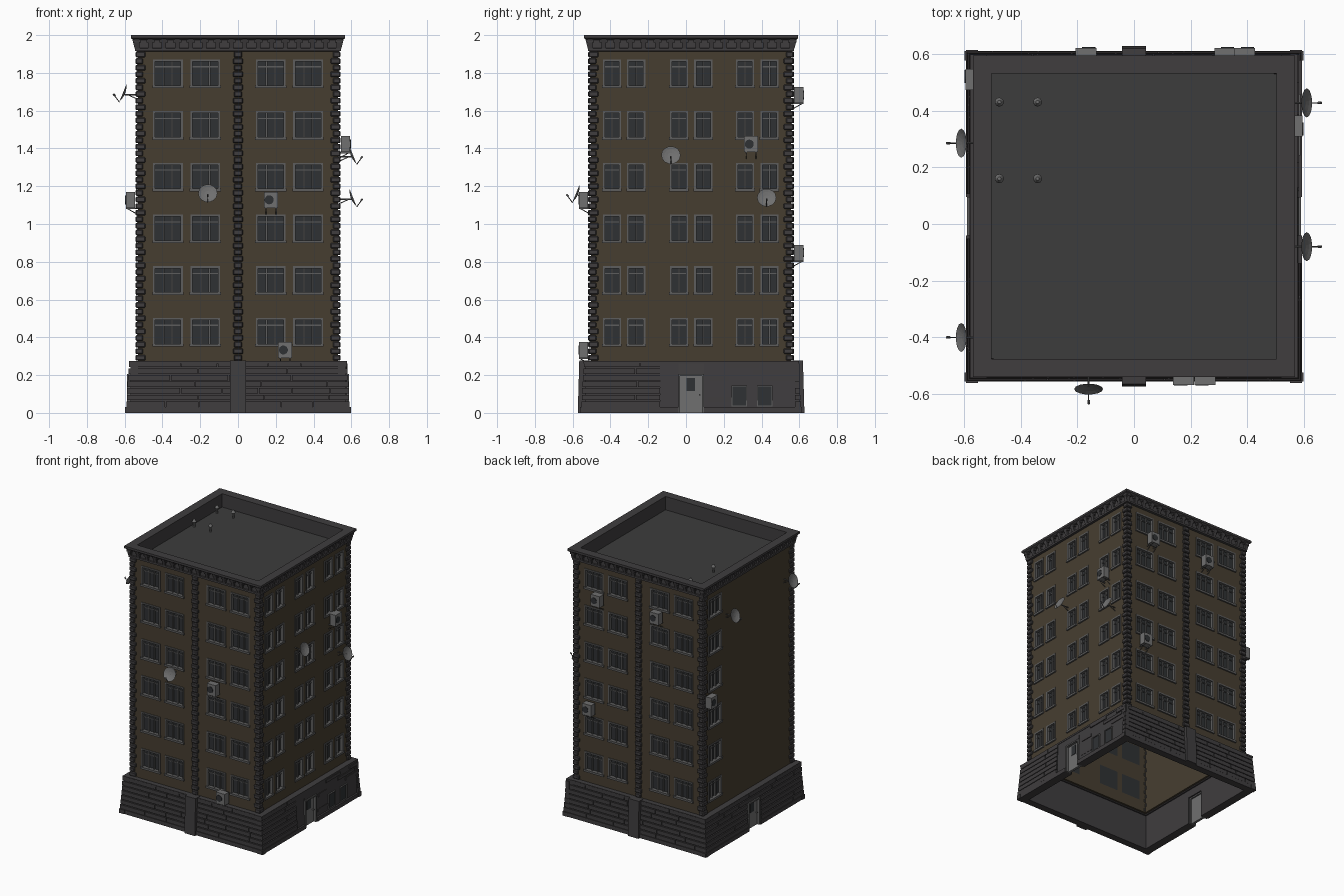
import bpy, bmesh, math, random
from mathutils import Matrix, Vector

if "Cube" in bpy.data.objects:
    bpy.data.objects.remove(bpy.data.objects["Cube"])

random.seed(4)
CY = 0.027                      # building centre in y
W, IN = 0.53, 0.505             # wall outer / inner half size
FLOORS = [0.355 + 0.2737 * i for i in range(6)]
WH = 0.148
PARTS = {}


def mat(name, r, g, b):
    m = bpy.data.materials.new(name)
    m.diffuse_color = (r, g, b, 1)
    m.use_nodes = True
    m.node_tree.nodes["Principled BSDF"].inputs["Base Color"].default_value = m.diffuse_color
    return m


BROWN = mat("brown_wall", .062, .048, .03)
STONE = mat("dark_stone", .05, .047, .049)
ROOF = mat("roof_grey", .045, .045, .045)
FRAME = mat("frame_grey", .11, .11, .11)
GLASS = mat("dark_glass", .028, .031, .034)
METAL = mat("light_metal", .16, .16, .16)


def part(name, material):
    if name not in PARTS:
        PARTS[name] = (bmesh.new(), material)
    return PARTS[name][0]


def side_matrix(side):
    # local x = along wall, local -y = outward
    return Matrix.Translation((0, CY, 0)) @ Matrix.Rotation(side * math.pi / 2, 4, 'Z')


def box(bm, side, u0, u1, d0, d1, z0, z1, d1_low=None):
    """Block on a facade: u along wall, d outward from the centre."""
    low = d1 if d1_low is None else d1_low
    M = side_matrix(side)
    v = [bm.verts.new(M @ Vector((u, -d, z))) for u, d, z in
         ((u0, d0, z0), (u1, d0, z0), (u1, low, z0), (u0, low, z0),
          (u0, d0, z1), (u1, d0, z1), (u1, d1, z1), (u0, d1, z1))]
    for f in ((0, 1, 2, 3), (4, 5, 6, 7), (0, 1, 5, 4), (1, 2, 6, 5), (2, 3, 7, 6), (3, 0, 4, 7)):
        bm.faces.new([v[i] for i in f])


def rod(bm, a, b, r, seg=6, r2=None):
    a, b = Vector(a), Vector(b)
    rot = (b - a).to_track_quat('Z', 'Y').to_matrix().to_4x4()
    bmesh.ops.create_cone(bm, cap_ends=True, segments=seg, radius1=r, radius2=r if r2 is None else r2,
                          depth=(b - a).length, matrix=Matrix.Translation((a + b) / 2) @ rot)


# windows per facade: (centre, width)
long_cols = [(c, .157) for c in (-.371, -.173, .173, .371)]
right_cols = [(c + o, .096) for c in (-.355, 0, .35) for o in (-.0645, .0645)]
COLS = [long_cols, right_cols, long_cols, [(-.388, .157)]]


def window(side, c, w, z):
    fr, gl = part("window_frames", FRAME), part("window_glass", GLASS)
    u0, u1, z1, t = c - w / 2, c + w / 2, z + WH, .011
    box(gl, side, u0, u1, IN, .513, z, z1)
    for a, b in ((u0, u0 + t), (u1 - t, u1)):
        box(fr, side, a, b, .508, .535, z, z1)
    box(fr, side, u0, u1, .508, .535, z1 - t, z1)
    box(fr, side, u0 - .004, u1 + .004, .508, .541, z - .004, z + t)
    for f in ((.36, .64) if w > .12 else (.5,)):
        m = u0 + w * f
        box(fr, side, m - .005, m + .005, .508, .524, z + t, z1 - t)
    box(fr, side, u0 + t, u1 - t, .508, .520, z1 - .042, z1 - .036)


# brown walls with window openings
for s in range(4):
    bm = part("walls", BROWN)
    levels = [.27] + [v for z in FLOORS for v in (z, z + WH)] + [1.92]
    for i in range(0, len(levels), 2):
        box(bm, s, -W, W, IN, W, levels[i], levels[i + 1])
    for z in FLOORS:
        u = -W
        for c, w in COLS[s]:
            box(bm, s, u, c - w / 2, IN, W, z, z + WH)
            u = c + w / 2
            window(s, c, w, z)
        box(bm, s, u, W, IN, W, z, z + WH)

# quoins on the corners and centre pilasters of front and back
bm = part("quoins", STONE)
for i in range(47):
    z = .277 + i * .0349
    a, b = (.04, .028) if i % 2 else (.028, .04)
    for s in range(4):
        box(bm, s, W - a, .543, W - b, .543, z, z + .030)
    for s in (0, 2):
        h = .027 if i % 2 else .022
        box(bm, s, -h, h, W - .01, .546, z, z + .030)
bmesh.ops.bevel(bm, geom=bm.edges[:], offset=.005, segments=1, affect='EDGES')

# cornice with brackets, parapet and roof
bm = part("cornice", STONE)
prof = [(.503, 1.895), (.503, 2), (.567, 2), (.567, 1.984), (.556, 1.976), (.538, 1.974), (.538, 1.932),
        (.546, 1.93), (.546, 1.916), (.52, 1.912)]
rings = [[bm.verts.new((sx * h, CY + sy * h, z)) for sx, sy in ((-1, -1), (1, -1), (1, 1), (-1, 1))]
         for h, z in prof]
for k in range(len(rings)):
    p, q = rings[k], rings[(k + 1) % len(rings)]
    for j in range(4):
        bm.faces.new((p[j], p[(j + 1) % 4], q[(j + 1) % 4], q[j]))
for s in range(4):
    for i in range(16):
        c = -.535 + i * 1.07 / 15
        box(bm, s, c - .012, c + .012, .52, .560, 1.928, 1.98, .547)
        box(bm, s, c - .022, c + .022, .52, .556, 1.96, 1.98, .552)
box(part("roof", ROOF), 0, -.51, .51, -.51, .51, 1.885, 1.9)
bm = part("roof_vents", METAL)
for x in (-.475, -.34):
    for y in (.16, .43):
        rod(bm, (x, y, 1.89), (x, y, 1.945), .007, 8)
        rod(bm, (x, y, 1.94), (x, y, 1.96), .016, 10, .006)

# base: core walls, plinth and courses of long stones
DOOR = (-.068, .068, .205)
core, stones = part("base_core", STONE), part("base_stones", STONE)
for s in range(4):
    e = .005 if s % 2 else -.005
    spans = [(-.58 + e, .58 - e)] if s % 2 == 0 else [(-.575, DOOR[0]), (DOOR[1], .575)]
    for a, b in spans:
        box(core, s, max(a, -.563), min(b, .563), W, .563 + e, 0, .27)
        box(stones, s, a - .012 * (a < -.5), b + .012 * (b > .5), .55, .588 + e, 0, .03)
    if s % 2:
        box(core, s, DOOR[0], DOOR[1], W, .563 + e, DOOR[2], .27)
    for i in range(7):
        z = .032 + i * .035
        out = .586 - i * .0022 + e
        end = out - 2 * e
        runs = [(-end, end)]
        if s % 2 and z + .02 < DOOR[2]:
            runs = [(-end, DOOR[0] - .01), (DOOR[1] + .01, end)]
        if s == 1:                       # plain plastered stretch by the door
            runs = [(-end, -.165)]
        for a, b in runs:
            while a < b - .001:
                n = a + random.uniform(.15, .4)
                n = b if n > b - .08 else n
                box(stones, s, a, n - (.004 if n < b else 0), .55, out, z, z + .029)
                a = n
    box(stones, s, -.57, .57, .52, .572 + e, .262, .275)
    if s % 2 == 0:
        box(stones, s, -.043, .043, .54, .592, 0, .277, .6)

# plastered stretch on the right side, with worn stones
for a, b, z0, z1 in ((-.165, DOOR[0], .03, .262), (DOOR[1], .575, .03, .262), (DOOR[0], DOOR[1], DOOR[2], .262)):
    box(core, 1, a, b, .55, .574, z0, z1, .58)
for u, w, z in ((.19, .17, .24), (.33, .2, .205), (.1, .1, .17), (.42, .14, .17), (.09, .13, .06), (.47, .1, .235)):
    box(stones, 1, u, u + w, .55, .581, z, z + .022)

# doors on left and right, basement windows on the right
doors = part("doors", METAL)
for s in (1, 3):
    fr = part("door_frames", FRAME)
    for a, b in ((DOOR[0], DOOR[0] + .01), (DOOR[1] - .01, DOOR[1])):
        box(fr, s, a, b, .54, .588, 0, DOOR[2])
    box(fr, s, DOOR[0], DOOR[1], .54, .588, DOOR[2] - .01, DOOR[2])
    box(doors, s, DOOR[0] + .01, DOOR[1] - .01, .55, .568, 0, DOOR[2] - .01)
    box(part("door_glass", GLASS), s, -.024, .02, .56, .571, .115, .185)
    rod(doors, side_matrix(s) @ Vector((.045, -.565, .095)), side_matrix(s) @ Vector((.045, -.58, .095)), .005)
for u in (.22, .355):
    box(part("basement_glass", GLASS), 1, u, u + .07, .56, .581, .04, .14)
    fr = part("basement_frames", FRAME)
    for a, b, c, d in ((u - .006, u, .034, .146), (u + .07, u + .076, .034, .146),
                       (u, u + .07, .034, .04), (u, u + .07, .14, .146)):
        box(fr, 1, a, b, .56, .587, c, d)

# air conditioners on brackets
for s, u, z in ((0, .175, 1.085), (0, .25, .29), (1, .318, 1.38), (2, -.32, 1.64),
                (2, .17, 1.64), (2, -.39, .805), (3, -.483, 1.085)):
    bm = part("air_conditioners", METAL)
    M = side_matrix(s)
    box(bm, s, u - .037, u + .037, .546, .594, z, z + .085)
    rod(part("air_conditioner_fans", GLASS), M @ Vector((u - .01, -.59, z + .043)),
        M @ Vector((u - .01, -.597, z + .043)), .024, 14)
    br = part("air_conditioner_brackets", FRAME)
    for o in (-.026, .026):
        box(br, s, u + o - .003, u + o + .003, .52, .594, z - .006, z)
        rod(br, M @ Vector((u + o, -.53, z - .035)), M @ Vector((u + o, -.585, z - .004)), .0025, 4)

# satellite dishes
for s, u, z in ((0, -.16, 1.158), (1, -.107, 1.36), (1, .4, 1.135), (3, -.258, 1.69), (3, .427, 1.69)):
    bm = part("satellite_dishes", METAL)
    M = side_matrix(s)
    D = M @ Matrix.Translation((u, -.598, z)) @ Matrix.Rotation(math.radians(68), 4, 'X')
    prev = None
    c = bm.verts.new(D @ Vector((0, 0, 0)))
    for t in (.35, .7, 1):
        ring = [bm.verts.new(D @ Vector((.051 * t * math.cos(a), .051 * t * math.sin(a), .012 * t * t)))
                for a in (k * math.tau / 14 for k in range(14))]
        for j in range(14):
            k = (j + 1) % 14
            bm.faces.new((prev[j], prev[k], ring[k], ring[j]) if prev else (c, ring[j], ring[k]))
        prev = ring
    arm = part("dish_arms", FRAME)
    P = lambda d, h: M @ Vector((u, -d, z + h))
    rod(arm, P(.52, -.005), P(.6, -.005), .004)
    rod(arm, P(.628, -.045), P(.655, -.008), .0025)
    rod(arm, P(.65, -.012), P(.66, -.002), .005)
    rod(arm, P(.53, -.03), P(.585, -.005), .0025)

for name, (bm, material) in PARTS.items():
    bmesh.ops.recalc_face_normals(bm, faces=bm.faces[:])
    me = bpy.data.meshes.new(name)
    bm.to_mesh(me)
    bm.free()
    me.materials.append(material)
    bpy.context.collection.objects.link(bpy.data.objects.new(name, me))
